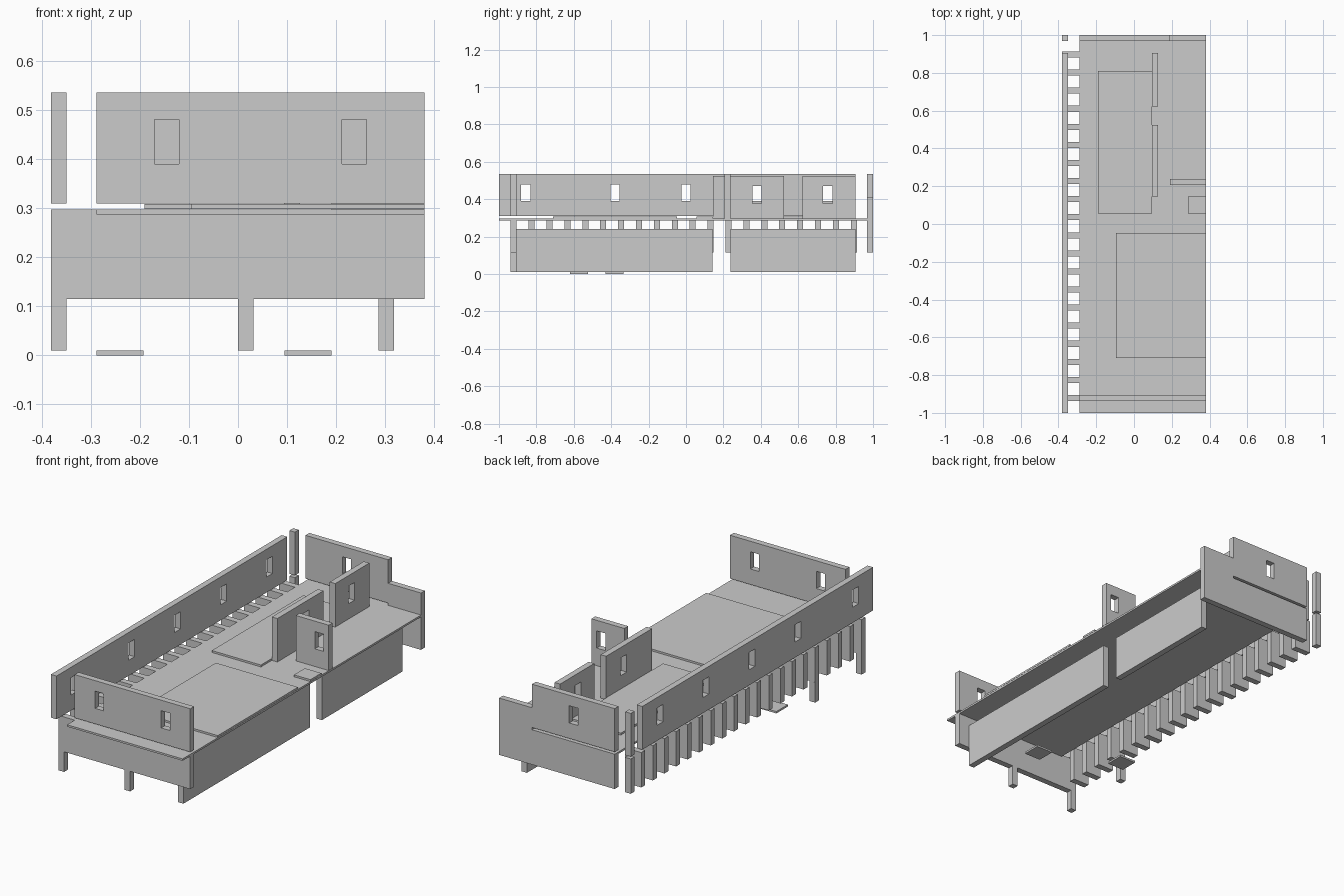
import bpy

if "Cube" in bpy.data.objects:
    bpy.data.objects.remove(bpy.data.objects["Cube"])

# Shared levels and wall thickness
T = 0.032
FLOOR_LO, FLOOR_HI = 0.287, 0.297
UP_LO, UP_HI = 0.309, 0.535
LOW = 0.115


def make_object(name, verts, faces):
    mesh = bpy.data.meshes.new(name)
    mesh.from_pydata(verts, [], faces)
    mesh.update()
    obj = bpy.data.objects.new(name, mesh)
    bpy.context.collection.objects.link(obj)
    return obj


def box(name, x, y, z):
    """Box from (low, high) ranges."""
    verts = [(a, b, c) for a in x for b in y for c in z]
    faces = [(0, 1, 3, 2), (4, 6, 7, 5), (0, 4, 5, 1),
             (2, 3, 7, 6), (0, 2, 6, 4), (1, 5, 7, 3)]
    return make_object(name, verts, faces)


def wall(name, axis, pos, span, z, centres, win_z=(0.39, 0.48), win_w=0.05):
    """Upright wall along 'x' or 'y', centred on pos, with window holes."""
    us = sorted([*span] + [c + s * win_w / 2 for c in centres for s in (-1, 1)])
    vs = [z[0], win_z[0], win_z[1], z[1]]
    verts = [((u, pos, v) if axis == 'x' else (pos, u, v)) for u in us for v in vs]
    faces = [(i * 4 + j, (i + 1) * 4 + j, (i + 1) * 4 + j + 1, i * 4 + j + 1)
             for i in range(len(us) - 1) for j in range(3)
             if not (i % 2 == 1 and j == 1)]
    obj = make_object(name, verts, faces)
    mod = obj.modifiers.new("thickness", 'SOLIDIFY')
    mod.thickness, mod.offset = T, 0
    return obj


# Floor and thin raised slabs
box("floor", (-0.288, 0.38), (-1, 1), (FLOOR_LO, FLOOR_HI))
SLAB = (0.298, 0.308)
box("rear_slab", (-0.19, 0.094), (0.055, 0.81), SLAB)
box("front_slab", (-0.095, 0.38), (-0.71, -0.047), SLAB)
box("small_slab", (0.285, 0.38), (0.055, 0.145), SLAB)

# Upper outer walls
wall("left_wall", 'y', -0.365, (-1, 0.905), (UP_LO, UP_HI),
     [-0.857, -0.38, 0.0, 0.38, 0.757])
wall("front_wall", 'x', -0.921, (-0.288, 0.38), (UP_LO, UP_HI), [-0.145, 0.237])
wall("back_wall", 'x', 0.984, (-0.288, 0.19), (UP_LO, UP_HI), [-0.05])
box("corner_post", (-0.381, -0.349), (0.968, 1), (UP_LO, UP_HI))

# Lower outer walls, with the parapet step at the back
box("front_lower_wall", (-0.381, 0.38), (-0.937, -0.905), (LOW, FLOOR_LO))
box("back_lower_wall", (-0.288, 0.19), (0.968, 1), (LOW, FLOOR_HI))
box("back_parapet", (0.19, 0.38), (0.968, 1), (LOW, 0.412))
box("corner_lower_post", (-0.381, -0.349), (0.968, 1), (LOW, FLOOR_HI))
for i, ys in enumerate([(-0.905, 0.142), (0.238, 0.905)]):
    box(f"right_base_wall_{i + 1}", (0.286, 0.318), ys, (0.01, 0.24))

# Inner partitions
wall("partition_front", 'y', 0.11, (0.145, 0.525), (0.298, 0.525), [0.38], (0.378, 0.47))
wall("partition_back", 'y', 0.11, (0.623, 0.905), (0.298, 0.525), [0.757], (0.378, 0.47))
wall("partition_cross", 'x', 0.222, (0.19, 0.38), (0.298, 0.535), [0.325])

# Row of fins under the left wall
for k in range(20):
    y = -0.921 + 0.0957 * k
    box(f"fin_{k + 1}", (-0.381, -0.288), (y - 0.016, y + 0.016), (LOW, FLOOR_HI))

# Legs
for i, (x, y) in enumerate([(-0.365, -0.921), (0.016, -0.921), (-0.365, -0.538)]):
    box(f"leg_{i + 1}", (x - 0.016, x + 0.016), (y - 0.016, y + 0.016), (0.01, LOW))

# Ground pads
box("pad_left", (-0.288, -0.192), (-0.43, -0.335), (0, 0.01))
box("pad_right", (0.095, 0.19), (-0.62, -0.525), (0, 0.01))
